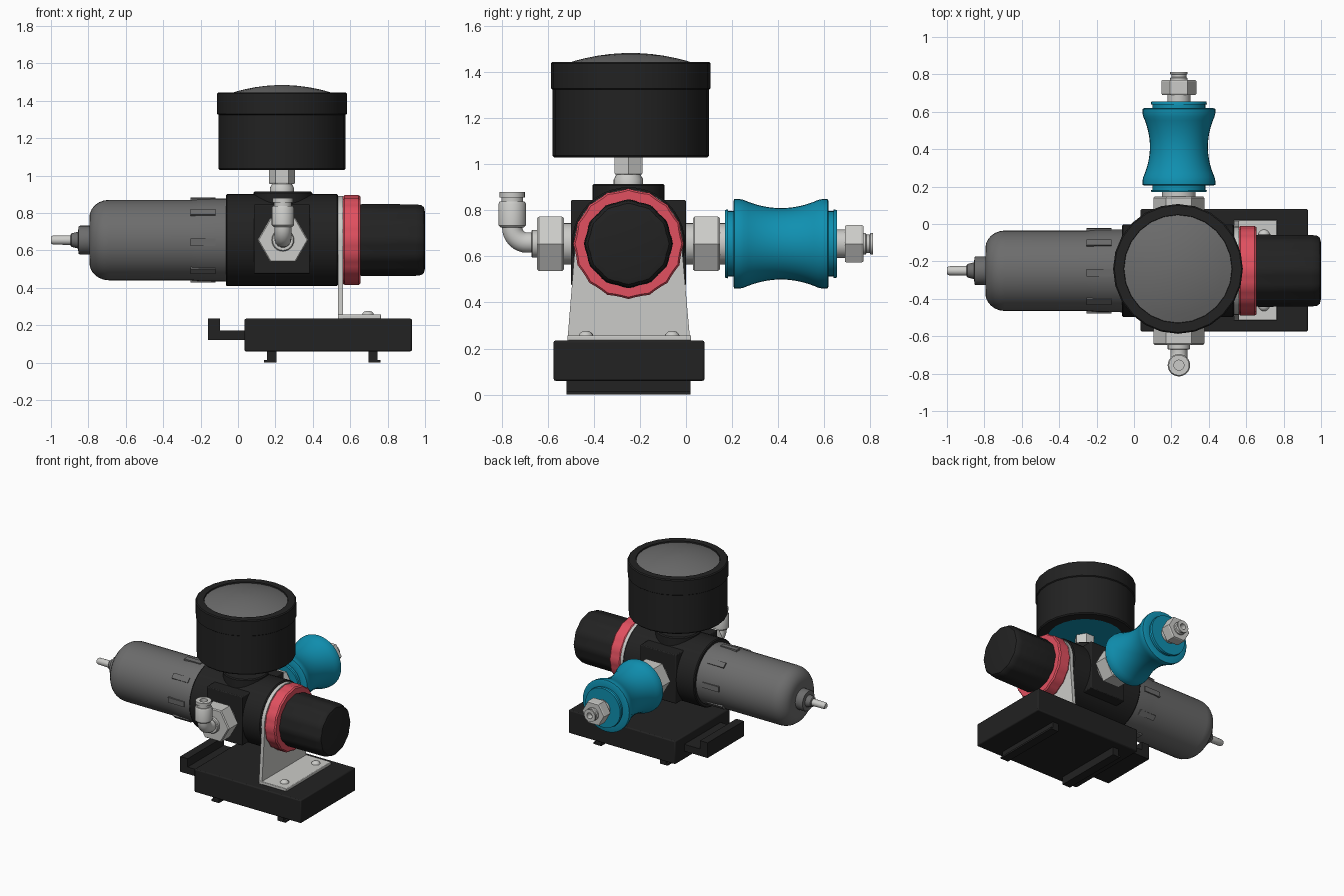
import bpy, bmesh, math
from mathutils import Vector

if "Cube" in bpy.data.objects:
    bpy.data.objects.remove(bpy.data.objects["Cube"])

def material(name, rgb):
    m = bpy.data.materials.new(name)
    m.diffuse_color = (*rgb, 1)
    m.use_nodes = True
    m.node_tree.nodes["Principled BSDF"].inputs["Base Color"].default_value = m.diffuse_color
    return m

BLACK = material("black_plastic", (0.016, 0.016, 0.016))
GREY = material("smoky_grey", (0.15, 0.15, 0.15))
METAL = material("light_metal", (0.60, 0.60, 0.58))
TEAL = material("teal", (0.005, 0.28, 0.44))
RED = material("red", (0.75, 0.08, 0.115))

def finish(name, bm, mat, angle=35, bevel=0):
    bmesh.ops.recalc_face_normals(bm, faces=bm.faces)
    me = bpy.data.meshes.new(name)
    bm.to_mesh(me)
    bm.free()
    ob = bpy.data.objects.new(name, me)
    bpy.context.collection.objects.link(ob)
    me.materials.append(mat)
    if bevel:
        mod = ob.modifiers.new("bevel", 'BEVEL')
        mod.width, mod.segments = bevel, 2
    bpy.ops.object.select_all(action='DESELECT')
    ob.select_set(True)
    bpy.context.view_layer.objects.active = ob
    bpy.ops.object.shade_smooth_by_angle(angle=math.radians(angle))
    return ob

def lathe(name, axis, centre, profile, mat, seg=32, lobes=0, depth=0.0, phase=0.0, angle=35):
    """Turn (position, radius) pairs round an axis; centre holds the other two coordinates
    in cyclic order (x: y,z / y: z,x / z: x,y). Lobes ripple the radius."""
    i = "xyz".index(axis)
    bm = bmesh.new()
    rings = []
    for t, r in profile:
        ring = []
        for k in range(seg):
            a = phase + 2 * math.pi * k / seg
            q = r * (1 - depth * (0.5 - 0.5 * math.cos(lobes * a)))
            co = [0, 0, 0]
            co[i] = t
            co[(i + 1) % 3] = centre[0] + q * math.cos(a)
            co[(i + 2) % 3] = centre[1] + q * math.sin(a)
            ring.append(bm.verts.new(co))
        rings.append(ring)
    for a, b in zip(rings, rings[1:]):
        for k in range(seg):
            n = (k + 1) % seg
            bm.faces.new((a[k], a[n], b[n], b[k]))
    bm.faces.new(rings[0])
    bm.faces.new(rings[-1])
    return finish(name, bm, mat, angle)

def box(name, x, y, z, mat, bevel=0):
    bm = bmesh.new()
    bmesh.ops.create_cube(bm, size=1)
    for v in bm.verts:
        v.co = [(lo + hi) / 2 + c * (hi - lo) for c, (lo, hi) in zip(v.co, (x, y, z))]
    return finish(name, bm, mat, 35, bevel)

def hexnut(name, axis, centre, lo, hi, r, phase=0.0):
    c = 0.008
    lathe(name, axis, centre, [(lo, r * .95), (lo + c, r), (hi - c, r), (hi, r * .95)],
          METAL, 6, phase=phase, angle=20)

CY, CZ, PX = -0.25, 0.655, 0.24     # main axis and cross-port position
MAIN, PORT, TOP = (CY, CZ), (CZ, PX), (0.235, -0.24)

# Filter bowl with ribs and drain
dome = [(-0.69 - 0.105 * math.sin(a), 0.12 + 0.095 * math.cos(a))
        for a in [math.pi / 2 * k / 6 for k in range(6, -1, -1)]]
lathe("filter_bowl", 'x', MAIN, dome + [(-0.25, .215), (-0.20, .22), (-0.06, .222)], GREY, 40)
for k in range(8):
    a = math.pi / 4 * k + 0.05
    rib = box("bowl_rib_%d" % (k + 1), (-0.255, -0.12), (-0.02, 0.02), (0.20, 0.227), GREY)
    rib.location = (0, CY, CZ)
    rib.rotation_euler = (a, 0, 0)
lathe("drain_collar", 'x', MAIN, [(-0.895, .03), (-0.89, .036), (-0.855, .045), (-0.853, .073),
      (-0.845, .077), (-0.79, .077)], GREY, 24)
lathe("drain_tip", 'x', MAIN, [(-1.0, .018), (-0.99, .024), (-0.88, .026)], METAL, 20)

# Regulator body with port faces
lathe("regulator_body", 'x', MAIN, [(-0.065, .24), (-0.058, .246), (0.528, .246), (0.535, .24)], BLACK, 40)
box("port_block", (0.085, 0.385), (-0.50, 0.0), (0.475, 0.845), BLACK, 0.006)
lathe("gauge_boss", 'z', (PX, CY), [(0.68, .157), (0.908, .157), (0.915, .15)], BLACK, 32)

# Red lock ring and adjusting knob
lathe("lock_ring", 'x', MAIN, [(0.56, .232), (0.57, .24), (0.645, .24), (0.655, .232), (0.655, .17)],
      RED, 48, lobes=16, depth=0.035)
lathe("adjusting_knob", 'x', MAIN, [(0.64, .186), (0.665, .193), (0.95, .191), (0.98, .187),
      (0.994, .176), (1.0, .15)], BLACK, 48, lobes=12, depth=0.035)

# Bracket: upright plate rounded round the ring, foot and screws
bm = bmesh.new()
outline = [(CY - .265, .235), (CY + .268, .235)]
outline += [(CY + .236 * math.cos(a), CZ + .236 * math.sin(a))
            for a in [math.radians(-8 + 196 * k / 28) for k in range(29)]]
face = bm.faces.new([bm.verts.new((0.535, y, z)) for y, z in outline])
ext = bmesh.ops.extrude_face_region(bm, geom=[face])
bmesh.ops.translate(bm, vec=Vector((0.026, 0, 0)),
                    verts=[e for e in ext["geom"] if isinstance(e, bmesh.types.BMVert)])
finish("bracket_upright", bm, METAL)
box("bracket_foot", (0.535, 0.765), (-0.515, 0.022), (0.234, 0.257), METAL, 0.004)
for n, y in enumerate((-0.435, -0.06)):
    lathe("bracket_screw_%d" % (n + 1), 'z', (0.695, y),
          [(0.25, .032), (0.262, .03), (0.272, .02), (0.277, .008)], METAL, 16, angle=60)

# Base with clip lip and rail feet
box("base", (0.035, 0.93), (-0.575, 0.08), (0.06, 0.235), BLACK, 0.008)
box("clip_arm", (-0.16, 0.06), (-0.465, -0.03), (0.12, 0.172), BLACK)
box("clip_lip", (-0.16, -0.097), (-0.465, -0.03), (0.15, 0.235), BLACK)
for name, x0, x1, f0, f1 in (("left", .155, .205, .14, .205), ("right", .697, .745, .697, .762)):
    box(name + "_rail_web", (x0, x1), (-0.52, 0.02), (0.01, 0.07), BLACK)
    box(name + "_rail_flange", (f0, f1), (-0.52, 0.02), (0.0, 0.013), BLACK)

# Pressure gauge on its neck
lathe("gauge_case", 'z', TOP, [(1.045, .26), (1.03, .262), (1.03, .333), (1.038, .34), (1.325, .34),
      (1.33, .347), (1.438, .347), (1.445, .34), (1.445, .29), (1.43, .287)], BLACK, 24)
lathe("gauge_back", 'z', TOP, [(1.034, .26), (1.046, .26)], TEAL, 24)
lathe("gauge_lens", 'z', TOP, [(1.436 + .048 * (1 - f * f), .288 * f)
      for f in (1, .85, .7, .5, .3, .1, .02)], GREY, 24)
hexnut("gauge_neck_hex", 'z', (0.235, CY), 0.955, 1.045, 0.07)
lathe("gauge_neck", 'z', (0.235, CY), [(0.90, .064), (0.935, .064), (0.96, .05)], METAL, 24)

# Front fitting: nut and push-in elbow
H = math.pi / 2
lathe("front_collar", 'y', PORT, [(-0.535, .09), (-0.49, .09)], METAL)
hexnut("front_nut", 'y', PORT, -0.647, -0.53, 0.136, H)
lathe("elbow_collar", 'y', PORT, [(-0.672, .055), (-0.667, .06), (-0.64, .06)], METAL, 24)
cu = bpy.data.curves.new("elbow_bend", 'CURVE')
cu.dimensions = '3D'
cu.bevel_depth, cu.bevel_resolution, cu.use_fill_caps = 0.045, 5, True
path = [(-0.64, CZ + .005)] + [(-0.69 - .065 * math.sin(a), CZ + .07 - .065 * math.cos(a))
                        for a in [H * k / 8 for k in range(9)]] + [(-0.755, 0.76)]
sp = cu.splines.new('POLY')
sp.points.add(len(path) - 1)
for p, (y, z) in zip(sp.points, path):
    p.co = (PX, y, z, 1)
elbow = bpy.data.objects.new("elbow_bend", cu)
bpy.context.collection.objects.link(elbow)
cu.materials.append(METAL)
bpy.ops.object.select_all(action='DESELECT')
elbow.select_set(True)
bpy.context.view_layer.objects.active = elbow
bpy.ops.object.convert(target='MESH')
bpy.ops.object.shade_smooth_by_angle(angle=math.radians(35))
lathe("elbow_socket", 'z', (PX, -0.755), [(0.725, .05), (0.735, .06), (0.828, .06), (0.838, .054),
      (0.838, .047), (0.857, .047), (0.857, .055), (0.88, .055), (0.88, .027), (0.85, .027)], METAL, 24)

# Rear fitting: nut, teal spool valve and outlet
lathe("rear_collar", 'y', PORT, [(-0.01, .09), (0.18, .09)], METAL)
hexnut("rear_nut", 'y', PORT, 0.03, 0.147, 0.136, H)
spool = [(0.21 + 0.405 * t, 0.155 + 0.04 * min(1, abs(2 * t - 1) * 1.18) ** 2)
         for t in [k / 20 for k in range(21)]]
spool = [(0.206, .185)] + spool[:] + [(0.619, .185)]
lathe("spool_valve", 'y', PORT, [(0.17, .147), (0.182, .15), (0.182, .142), (0.206, .142)] + spool
      + [(0.619, .142), (0.64, .142), (0.64, .15), (0.655, .147)], TEAL, 36)
lathe("outlet_collar", 'y', PORT, [(0.64, .062), (0.70, .062)], METAL, 24)
hexnut("outlet_nut", 'y', PORT, 0.69, 0.77, 0.094, H)
lathe("outlet_tip", 'y', PORT, [(0.76, .047), (0.78, .047), (0.785, .04), (0.798, .04), (0.802, .047),
      (0.812, .047), (0.812, .022), (0.77, .022)], METAL, 24)
